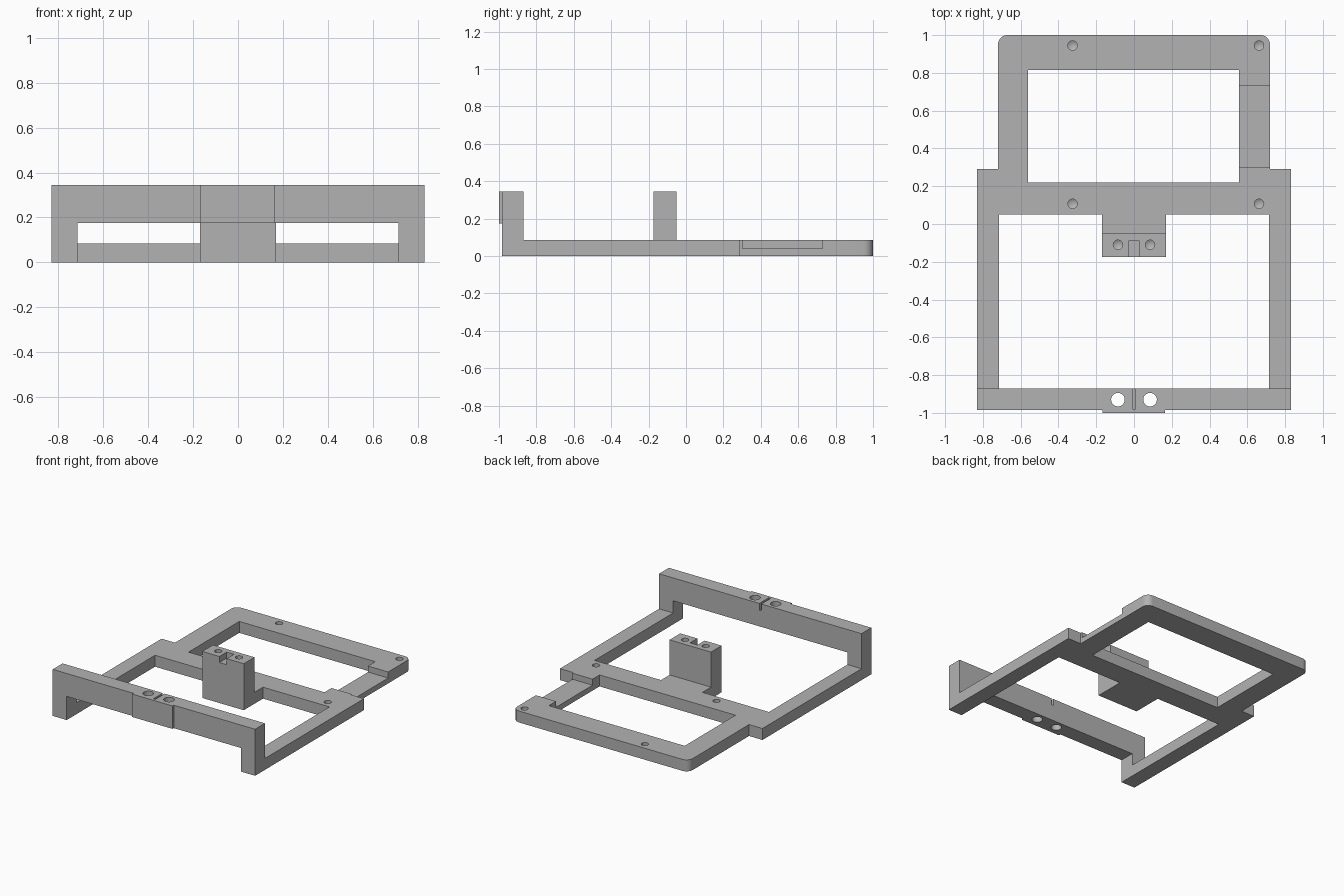
import bpy, bmesh, math
from mathutils import Vector

if "Cube" in bpy.data.objects:
    bpy.data.objects.remove(bpy.data.objects["Cube"])

grey = bpy.data.materials.new("light grey")
grey.diffuse_color = (0.45, 0.45, 0.45, 1)
grey.use_nodes = True
grey.node_tree.nodes["Principled BSDF"].inputs["Base Color"].default_value = grey.diffuse_color


def add_object(name, bm):
    bmesh.ops.recalc_face_normals(bm, faces=bm.faces)
    me = bpy.data.meshes.new(name)
    bm.to_mesh(me)
    bm.free()
    me.materials.append(grey)
    ob = bpy.data.objects.new(name, me)
    bpy.context.collection.objects.link(ob)
    return ob


def extrude(name, points, offset):
    """Extrude a closed 3D outline along an offset."""
    bm = bmesh.new()
    face = bm.faces.new([bm.verts.new(p) for p in points])
    out = bmesh.ops.extrude_face_region(bm, geom=[face])
    verts = [g for g in out["geom"] if isinstance(g, bmesh.types.BMVert)]
    bmesh.ops.translate(bm, verts=verts, vec=Vector(offset))
    return add_object(name, bm)


def box(name, x0, x1, y0, y1, z0, z1):
    pts = [(x0, y0, z0), (x1, y0, z0), (x1, y1, z0), (x0, y1, z0)]
    return extrude(name, pts, (0, 0, z1 - z0))


def drill(name, x, y, r, top, depth, tip=0.0):
    """Round cutter entering from above, with an optional pointed end."""
    bm = bmesh.new()
    n = 32
    ring = [(x + r * math.cos(2 * math.pi * i / n), y + r * math.sin(2 * math.pi * i / n))
            for i in range(n)]
    up = [bm.verts.new((a, b, top + 0.02)) for a, b in ring]
    low = [bm.verts.new((a, b, top - depth)) for a, b in ring]
    bm.faces.new(up)
    end = bm.verts.new((x, y, top - depth - tip)) if tip else None
    for i in range(n):
        j = (i + 1) % n
        bm.faces.new((up[i], up[j], low[j], low[i]))
        if end:
            bm.faces.new((low[i], low[j], end))
    if not end:
        bm.faces.new(low)
    return add_object(name, bm)


def cut(target, cutters):
    """Subtract the cutters, apply the result and remove the helpers."""
    for c in cutters:
        c.hide_render = True
        m = target.modifiers.new("cut", "BOOLEAN")
        m.operation, m.solver, m.object = "DIFFERENCE", "EXACT", c
    dg = bpy.context.evaluated_depsgraph_get()
    me = bpy.data.meshes.new_from_object(target.evaluated_get(dg))
    target.modifiers.clear()
    target.data = me
    for c in cutters:
        bpy.data.objects.remove(c)


def smooth(ob):
    bpy.ops.object.select_all(action="DESELECT")
    ob.select_set(True)
    bpy.context.view_layer.objects.active = ob
    bpy.ops.object.shade_smooth_by_angle(angle=math.radians(30))


T, H = 0.085, 0.345       # plate thickness, full height
BAR = 0.175               # underside of the raised bar

# Base frame: right half of the outline with a rounded rear corner, then mirrored
R = 0.05
corner = [(0.72 - R + R * math.cos(a), 1 - R + R * math.sin(a))
          for a in [math.radians(11.25 * i) for i in range(9)]]
half = [(0.17, -0.175), (0.17, 0.05), (0.715, 0.05), (0.715, -0.87),
        (0.83, -0.87), (0.83, 0.29), (0.72, 0.29)] + corner
outline = half + [(-x, y) for x, y in reversed(half)]
frame = extrude("base_frame", [(x, y, 0) for x, y in outline], (0, 0, T))
cut(frame, [box("window_cutter", -0.56, 0.555, 0.22, 0.815, -0.1, 0.2),
            box("side_recess_cutter", 0.5, 0.8, 0.302, 0.73, 0.04, 0.2)]
    + [drill("screw_hole_cutter", x, y, 0.025, T, 0.045, 0.015)
       for x in (-0.325, 0.662) for y in (0.107, 0.945)])

# Centre post with two blind holes and a front notch
post = box("centre_post", -0.17, 0.17, -0.175, -0.05, T, H)
cut(post, [box("notch_cutter", -0.03, 0.03, -0.25, -0.09, H - 0.045, H + 0.1)]
    + [drill("post_hole_cutter", x, -0.11, 0.025, H, 0.06, 0.015) for x in (-0.085, 0.085)])

# Front bridge: raised bar on two legs, with through holes and a slit
half = [(0.715, BAR), (0.715, 0), (0.83, 0), (0.83, H)]
profile = half + [(-x, z) for x, z in reversed(half)]
bridge = extrude("front_bridge", [(x, -0.985, z) for x, z in profile], (0, 0.115, 0))
cut(bridge, [box("slit_cutter", -0.008, 0.008, -0.98, -0.8, H - 0.05, H + 0.1)]
    + [drill("bar_hole_cutter", x, -0.93, 0.036, H, 0.25) for x in (-0.085, 0.085)])

# Thin pad on the face of the bridge
box("front_pad", -0.168, 0.163, -1.0, -0.985, BAR, H)

for part in (frame, post, bridge):
    smooth(part)
